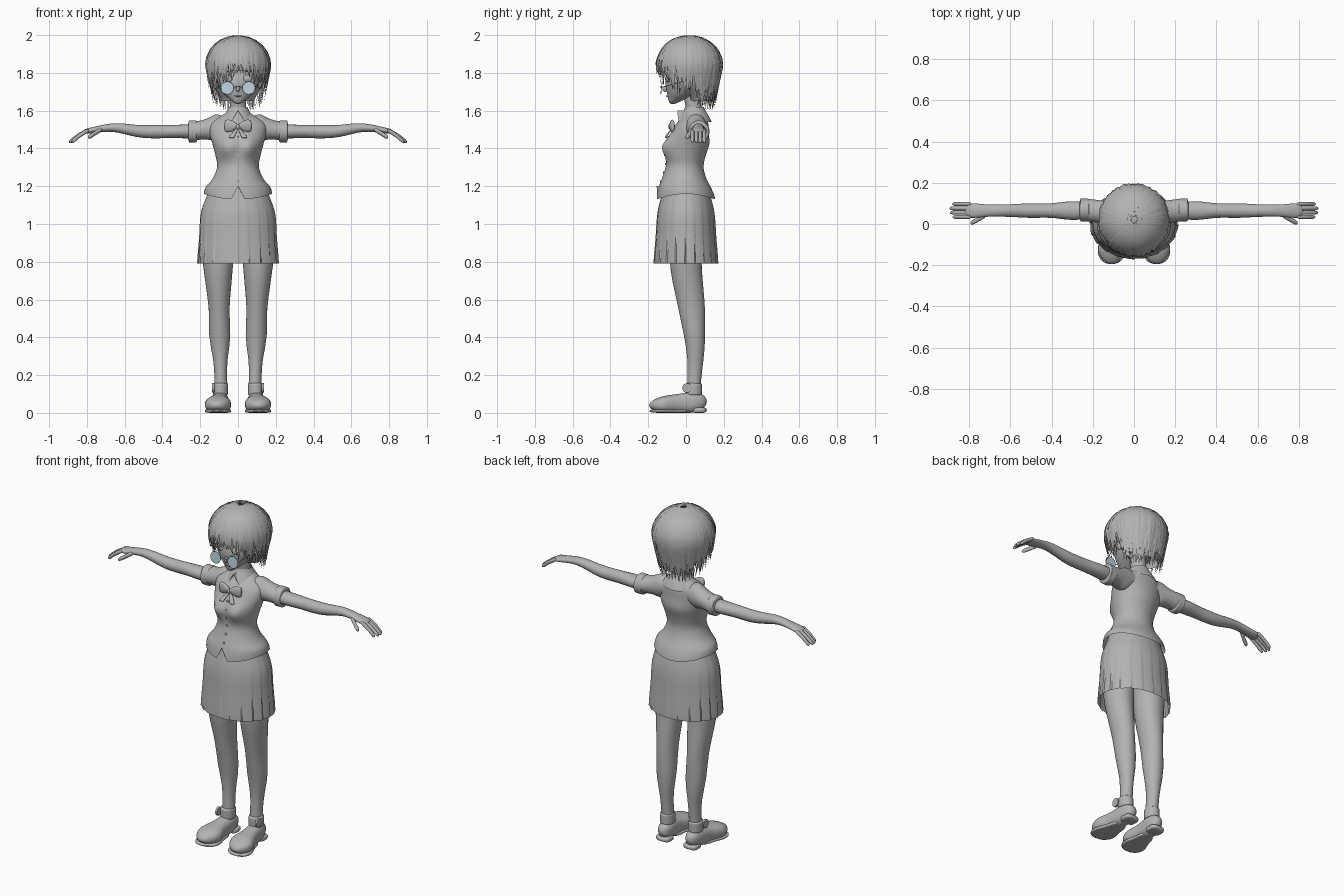
import bpy, bmesh, math, random
from mathutils import Vector

random.seed(4)
cube = bpy.data.objects.get("Cube")
if cube:
    bpy.data.objects.remove(cube, do_unlink=True)


def material(name, rgb):
    mat = bpy.data.materials.new(name)
    mat.use_nodes = True
    mat.diffuse_color = (*rgb, 1)
    mat.node_tree.nodes["Principled BSDF"].inputs["Base Color"].default_value = (*rgb, 1)
    return mat


GREY = material("plain grey", (.45, .45, .45))
GLASS = material("pale blue glass", (.48, .62, .7))


def finish(obj, name, mat=GREY, mirror=False, angle=50):
    obj.name = name
    obj.data.materials.clear()
    obj.data.materials.append(mat)
    bpy.ops.object.select_all(action="DESELECT")
    obj.select_set(True)
    bpy.context.view_layer.objects.active = obj
    bpy.ops.object.shade_smooth_by_angle(angle=math.radians(angle))
    if mirror:
        obj.modifiers.new("Mirror", "MIRROR")
    return obj


def from_rings(bm, name, **options):
    bmesh.ops.recalc_face_normals(bm, faces=bm.faces[:])
    mesh = bpy.data.meshes.new(name)
    bm.to_mesh(mesh)
    bm.free()
    obj = bpy.data.objects.new(name, mesh)
    bpy.context.collection.objects.link(obj)
    return finish(obj, name, **options)


def bridge(bm, rings, caps):
    for low, high in zip(rings, rings[1:]):
        for j in range(len(low)):
            bm.faces.new((low[j - 1], low[j], high[j], high[j - 1]))
    if caps:
        bm.faces.new(rings[0])
        bm.faces.new(rings[-1])


def sample(values, f):
    """Smooth value at fraction f of an evenly spaced list; a plain number stays constant."""
    if not isinstance(values, list):
        return values
    last = len(values) - 1
    i = min(int(f * last), last - 1)
    t = f * last - i
    a, b, c, d = (values[min(max(i + k, 0), last)] for k in (-1, 0, 1, 2))
    return b + t / 2 * (c - a + t * (2 * a - 5 * b + 4 * c - d + t * (3 * (b - c) + d - a)))


def tube(name, axis, span, radii, centres, sides=32, steps=20, rounding=0, boxy=1,
         warp=None, edit=None, **options):
    """Loft of ellipses along an axis; a rounding power closes the ends, otherwise they stay open."""
    bm = bmesh.new()
    rings = []
    for i in range(steps + 1):
        f = (1 - math.cos(math.pi * i / steps)) / 2
        along = span[0] + f * (span[1] - span[0])
        shrink = math.sqrt(max(1 - abs(2 * f - 1) ** rounding, 0)) if rounding else 1
        (ra, rb), (ca, cb) = ([sample(v, f) for v in pair] for pair in (radii, centres))
        ring = []
        for j in range(sides):
            angle = math.tau * j / sides
            c, s = math.cos(angle), math.sin(angle)
            k = max(shrink, .02) * (warp(angle, f) if warp else 1)
            u = ca + ra * k * math.copysign(abs(c) ** boxy, c)
            v = cb + rb * k * math.copysign(abs(s) ** boxy, s)
            p = Vector({"x": (along, u, v), "y": (u, along, v), "z": (u, v, along)}[axis])
            if edit:
                edit(p)
            ring.append(bm.verts.new(p))
        rings.append(ring)
    bridge(bm, rings, bool(rounding))
    return from_rings(bm, name, **options)


def ball(name, location, scale):
    bpy.ops.mesh.primitive_uv_sphere_add(segments=20, ring_count=12, location=location)
    obj = bpy.context.object
    obj.scale = scale
    return finish(obj, name)


def disc(name, location, radius, depth, rotation, mat=GREY):
    bpy.ops.mesh.primitive_cylinder_add(vertices=28, radius=radius, depth=depth,
                                        location=location, rotation=rotation)
    return finish(bpy.context.object, name, mat)


# Vest, with bust, curved hem and front notch
HEM, NECKLINE = 1.13, 1.6
VEST_WIDTH = [.18, .17, .13, .11, .12, .135, .15, .14, .05]
VEST_DEPTH = [.155, .14, .115, .1, .105, .115, .1, .08, .045]
VEST_CENTRE = [0, -.01, 0, .02, .05]


def shape_vest(p):
    if p.y < 0:
        height, sideways = (p.z - 1.4) / .05, (abs(p.x) - .06) / .05
        p.y -= .03 * math.exp(-height ** 2 - sideways ** 2)
    if p.z < 1.22:
        p.z += p.x ** 2 * (1.22 - p.z) * 10
        if p.y < 0:
            p.z = max(p.z, 1.2 - 2 * abs(p.x))


tube("vest", "z", (HEM, NECKLINE), (VEST_WIDTH, VEST_DEPTH), (0, VEST_CENTRE),
     sides=96, steps=40, edit=shape_vest)
for i in range(6):
    f = .2 + i * .1
    y = sample(VEST_CENTRE, f) - sample(VEST_DEPTH, f)
    if i > 2:
        y -= .006
    disc("vest_button", (0, y, HEM + f * (NECKLINE - HEM)), .006, .01, (math.pi / 2, 0, 0))


# Pleated skirt
def pleats(angle, f):
    return 1 + .03 * f * ((angle * 20 / math.tau) % 1 - .6)


tube("skirt", "z", (1.2, .79), ([.15, .195, .205, .215], [.12, .15, .16, .17]), (0, 0),
     sides=160, warp=pleats, angle=30)

# Sleeves, arms and hands
tube("sleeve", "x", (.07, .26), (.055, [.055, .07, .055, .05, .055]),
     ([.05, .07], [1.515, 1.49]), mirror=True)
tube("sleeve_cuff", "x", (.215, .265), (.055, .058), (.068, 1.49), rounding=12, mirror=True)
tube("arm", "x", (.2, .82), ([.04, .045, .035, .035, .03, .03, .04], [.04, .035, .035, .03, .02, .015]),
     (.065, [1.49, 1.49, 1.49, 1.51, 1.49]), steps=30, rounding=20, mirror=True)
for i, finger in enumerate(("index", "middle", "ring", "little")):
    length = .11 - .012 * abs(i - 1.6)
    tube(finger + "_finger", "x", (.79, .79 + length), (.01, .012),
         (.034 + i * .021, [1.495, 1.47, 1.435]), sides=12, rounding=6, mirror=True)
tube("thumb", "x", (.72, .795), (.012, .013), ([.04, .005], [1.5, 1.46]), sides=12, rounding=6, mirror=True)

# Legs and shoes
tube("leg", "z", (.1, 1), ([.035, .035, .055, .055, .07, .085, .085], [.035, .04, .055, .07, .08, .085, .085]),
     ([.09, .1, .11], [.04, .05, .03, 0, 0]), mirror=True)
tube("shoe", "y", (-.195, .11), ([.05, .07, .05, .045, .04], [.03, .045, .05, .055, .045]),
     ([.11, .09], [.04, .06]), rounding=6, boxy=.85, mirror=True)
tube("shoe_sole", "y", (-.195, .02), ([.06, .07, .05, .045], .01), ([.11, .095], .01),
     rounding=5, boxy=.5, mirror=True)
tube("shoe_heel", "y", (.03, .11), (.044, .015), (.09, .015), rounding=4, boxy=.5, mirror=True)
tube("ankle_strap", "z", (.09, .16), (.04, .045), (.093, .04), rounding=12, mirror=True)
for side in (-1, 1):
    disc("strap_buckle", (side * .131, .005, .132), .025, .012, (0, math.pi / 2, 0))


# Neck, collar and bow
def shape_collar(p):
    if p.y < .03:
        p.z = max(p.z, 1.6 - 1.6 * abs(p.x))


tube("neck", "z", (1.55, 1.7), (.043, .043), (0, [.05, .03]))
tube("collar", "z", (1.62, 1.54), ([.05, .07, .095], [.05, .09]), (0, .045), sides=80, edit=shape_collar)
tube("bow_loop", "x", (0, .072), (.012, [.01, .03, .032]), ([-.08, -.07], 1.52),
     sides=16, rounding=10, mirror=True)
tube("bow_tail", "z", (1.51, 1.455), ([.006, .016], .005), ([.005, .035], [-.075, -.108]),
     sides=12, rounding=20, boxy=.5, mirror=True)
ball("bow_knot", (0, -.083, 1.515), (.013, .011, .015))

# Head and face
tube("head", "z", (1.635, 1.975), ([.02, .08, .11, .12, .12, .1, .04], [.02, .08, .11, .12, .125, .1, .04]),
     (0, [-.07, -.02, 0, .02, .02, .02, .02]), sides=40, rounding=40)
ball("nose", (0, -.112, 1.715), (.01, .013, .016))
ball("mouth", (0, -.1, 1.677), (.02, .006, .004))
for side in (-1, 1):
    ball("eye", (side * .05, -.097, 1.77), (.025, .011, .02))
    ball("ear", (side * .115, .015, 1.75), (.014, .022, .033))
    brow = ball("eyebrow", (side * .05, -.1, 1.81), (.026, .006, .004))
    brow.rotation_euler.y = side * .15
    # Round glasses
    tilt = (math.pi / 2 - .1, 0, 0)
    spot = (side * .057, -.13, 1.72)
    disc("lens", spot, .033, .003, tilt, GLASS)
    bpy.ops.mesh.primitive_torus_add(major_radius=.033, minor_radius=.002, major_segments=32,
                                     minor_segments=8, location=spot, rotation=tilt)
    finish(bpy.context.object, "glasses_rim")
tube("glasses_arm", "y", (-.13, .02), (.002, .002), ([.09, .125], [1.725, 1.765]), sides=8, mirror=True)
tube("glasses_bridge", "x", (-.025, .025), (.002, .002), (-.132, [1.722, 1.73, 1.722]), sides=8)

# Hair base
tube("hair_cap", "z", (1.99, 1.81), ([.02, .13, .15, .155], [.02, .13, .15, .155]), (0, .02))
tube("hair_nape", "z", (1.65, 1.86), ([.085, .14, .145], [.06, .105, .13]), (0, [.085, .04]))

# Hair locks combed down from the crown
CROWN = Vector((0, .02, 1.835))
RADIUS = .165


def lock(bm, phi, start, tip, width, lift, sway, count=10):
    arc = (math.pi / 2 - start) * RADIUS
    path = []
    for i in range(count + 1):
        s = i / count
        d = s * (arc + CROWN.z - tip)
        if d < arc:
            r, z = math.sin(start + d / RADIUS), .16 * math.cos(start + d / RADIUS)
        else:
            r, z = 1 - 1.25 * (d - arc), arc - d
        r *= RADIUS * (1 + lift * s * s)
        turn = phi + sway * s * s
        path.append(CROWN + Vector((r * math.sin(turn), -1.03 * r * math.cos(turn), z)))
    rings = []
    for i, p in enumerate(path):
        s = i / count
        along = path[min(i + 1, count)] - path[max(i - 1, 0)]
        out = (p - CROWN).normalized()
        across = along.cross(out).normalized()
        w = width * min(.4 + 1.6 * s, 1.5 * (1 - s)) + .001
        rings.append([bm.verts.new(p + v * w) for v in (across, out * .4, -across, out * -.4)])
    bridge(bm, rings, True)


bm = bmesh.new()
for layer, (amount, width) in enumerate(((46, .024), (54, .02), (60, .015), (44, .006))):
    for i in range(amount):
        phi = math.tau * (i + random.uniform(-.3, .3)) / amount - math.pi
        tip = max(1.62, 1.8 - .08 * abs(phi)) + random.uniform(-.02, .05)
        lock(bm, phi, random.uniform(.08, .25 + .2 * layer), tip, width * random.uniform(.8, 1.2),
             random.uniform(-.03, .1), random.uniform(-.3, .3))
from_rings(bm, "hair_locks", angle=70)
